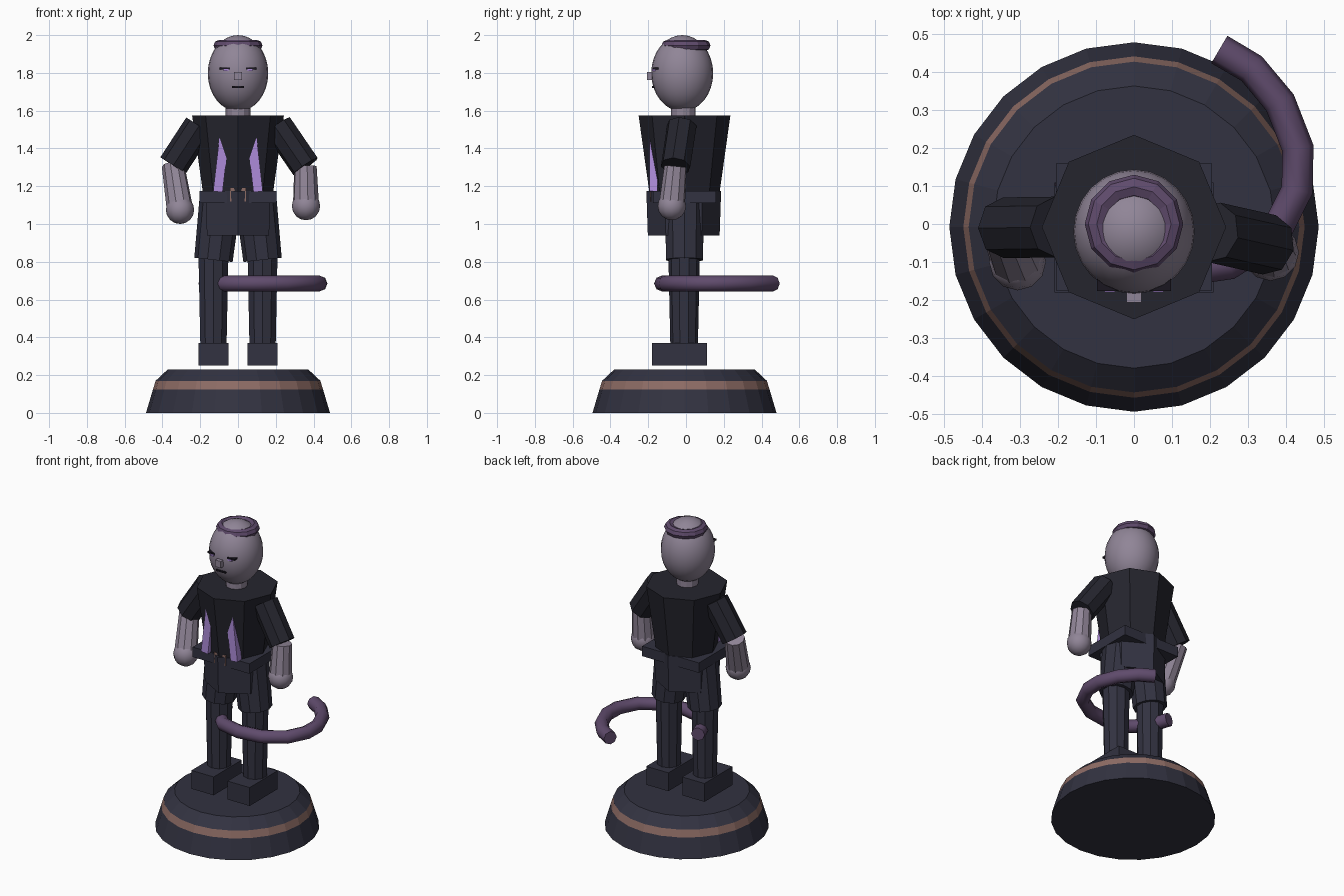
import bpy, bmesh, math
from mathutils import Vector, Matrix

if "Cube" in bpy.data.objects:
    bpy.data.objects.remove(bpy.data.objects["Cube"])


def material(name, rgb):
    m = bpy.data.materials.new(name)
    m.diffuse_color = (*rgb, 1)
    m.use_nodes = True
    m.node_tree.nodes["Principled BSDF"].inputs["Base Color"].default_value = m.diffuse_color
    return m


SLATE = material("dark slate", (0.032, 0.032, 0.052))
SHIRT = material("charcoal", (0.018, 0.018, 0.027))
SKIN = material("pale mauve skin", (0.28, 0.235, 0.31))
PURPLE = material("dusky purple", (0.115, 0.07, 0.15))
COPPER = material("dull copper", (0.27, 0.15, 0.13))
LILAC = material("lilac", (0.42, 0.26, 0.70))
BLACK = material("near black", (0.010, 0.008, 0.014))


def finish(name, bm, *mats):
    bmesh.ops.recalc_face_normals(bm, faces=bm.faces)
    me = bpy.data.meshes.new(name)
    bm.to_mesh(me)
    bm.free()
    for m in mats:
        me.materials.append(m)
    ob = bpy.data.objects.new(name, me)
    bpy.context.collection.objects.link(ob)
    return ob


def smooth(ob):
    for p in ob.data.polygons:
        p.use_smooth = True


def rings(name, stations, sides, *mats):
    """Loft of n-gons; stations are (centre, radius), axis from first to last."""
    axis = Vector(stations[-1][0]) - Vector(stations[0][0])
    vertical = abs(axis.x) + abs(axis.y) < 1e-6
    rot = Matrix.Identity(3) if vertical else axis.to_track_quat('Z', 'Y').to_matrix()
    bm = bmesh.new()
    loops = []
    for c, r in stations:
        loops.append([bm.verts.new(Vector(c) + rot @ Vector((
            r * math.sin(2 * math.pi * i / sides), r * math.cos(2 * math.pi * i / sides), 0)))
            for i in range(sides)])
    for a, b in zip(loops, loops[1:]):
        for i in range(sides):
            j = (i + 1) % sides
            bm.faces.new((a[i], a[j], b[j], b[i]))
    bm.faces.new(loops[0])
    bm.faces.new(loops[-1])
    return finish(name, bm, *mats)


def box(name, lo, hi, mat, tilt=0):
    lo, hi = Vector(lo), Vector(hi)
    bm = bmesh.new()
    bmesh.ops.create_cube(bm, size=1)
    m = (Matrix.Translation((lo + hi) / 2) @ Matrix.Rotation(tilt, 4, 'Y')
         @ Matrix.Diagonal((*(hi - lo), 1)))
    bm.transform(m)
    return finish(name, bm, mat)


def ball(name, c, radii, mat, u=16, v=10):
    bm = bmesh.new()
    bmesh.ops.create_uvsphere(bm, u_segments=u, v_segments=v, radius=1)
    bm.transform(Matrix.Translation(c) @ Matrix.Diagonal((*radii, 1)))
    ob = finish(name, bm, mat)
    smooth(ob)
    return ob


Y = -0.008

# Plinth with copper band
base = rings("plinth", [((0, Y, z), r) for z, r in
             ((0, 0.487), (0.125, 0.45), (0.17, 0.436), (0.23, 0.372))], 24, SLATE, COPPER)
for p in base.data.polygons:
    if 0.13 < p.center.z < 0.165:
        p.material_index = 1

# Legs and feet
for side, s in (("left", -1), ("right", 1)):
    x0, x1 = sorted((s * 0.05, s * 0.21))
    box(side + "_foot", (x0, -0.18, 0.25), (x1, 0.11, 0.37), SLATE)
    rings(side + "_shin", [((s * 0.13, -0.01, 0.36), 0.073), ((s * 0.13, -0.01, 0.82), 0.083)], 10, SLATE)
    rings(side + "_thigh", [((s * 0.13, Y, 0.81), 0.102), ((s * 0.095, Y, 1.12), 0.11)], 10, SLATE)

# Hips, belt, buckle
rings("hips", [((0, -0.012, 0.94), 0.19), ((0, -0.012, 1.175), 0.198)], 6, SLATE)
box("belt", (-0.205, -0.175, 1.11), (0.205, 0.16, 1.175), SLATE)
box("buckle", (-0.042, -0.188, 1.12), (0.042, -0.16, 1.19), COPPER)

# Torso with two lilac lapels
rings("torso", [((0, Y, 1.14), 0.182), ((0, Y, 1.575), 0.243)], 8, SHIRT)
for side, s in (("left", -1), ("right", 1)):
    c = s * 0.09
    box(side + "_lapel", (c - 0.025, -0.194, 1.17), (c + 0.025, -0.15, 1.46), LILAC, -s * 0.115)

# Arms: shoulder, elbow, hand
ARMS = {"left": ((-0.207, -0.008, 1.52), (-0.344, -0.01, 1.31), (-0.307, -0.1, 1.075)),
        "right": ((0.21, -0.022, 1.52), (0.357, -0.055, 1.305), (0.36, -0.075, 1.095))}
for side, (sh, el, ha) in ARMS.items():
    rings(side + "_sleeve", [(sh, 0.08), (el, 0.08)], 8, SHIRT)
    rings(side + "_forearm", [(el, 0.06), (ha, 0.07)], 10, SKIN)
    ball(side + "_hand", ha, (0.075, 0.075, 0.075), SKIN, 12, 8)

# Neck and head
rings("neck", [((0, -0.015, 1.56), 0.065), ((0, -0.015, 1.66), 0.065)], 12, SKIN)
ball("head", (0, -0.02, 1.798), (0.16, 0.164, 0.202), SKIN, 24, 16)

# Hair ring sunk into the crown
bm = bmesh.new()
N, M = 12, 8
grid = [[bm.verts.new(((0.098 + 0.032 * math.cos(b)) * math.sin(a),
                       (0.098 + 0.032 * math.cos(b)) * math.cos(a),
                       1.945 + 0.03 * math.sin(b)))
         for b in (2 * math.pi * j / M for j in range(M))]
        for a in (2 * math.pi * i / N for i in range(N))]
for i in range(N):
    for j in range(M):
        k, l = (i + 1) % N, (j + 1) % M
        bm.faces.new((grid[i][j], grid[k][j], grid[k][l], grid[i][l]))
finish("hair_ring", bm, PURPLE)

# Face
for side, s in (("left", -1), ("right", 1)):
    x0, x1 = sorted((s * 0.042, s * 0.097))
    box(side + "_brow", (x0, -0.176, 1.819), (x1, -0.13, 1.829), BLACK)
    x0, x1 = sorted((s * 0.05, s * 0.078))
    box(side + "_eye", (x0, -0.179, 1.809), (x1, -0.14, 1.820), LILAC)
box("nose", (-0.02, -0.207, 1.762), (0.02, -0.165, 1.806), SKIN)
box("mouth", (-0.033, -0.18, 1.72), (0.033, -0.15, 1.73), BLACK)

# Tail sweeping round the legs
path = [(-0.17, 0.12), (-0.13, 0.0), (-0.04, -0.095), (0.1, -0.127), (0.25, -0.105), (0.37, -0.03),
        (0.43, 0.09), (0.432, 0.2), (0.385, 0.32), (0.31, 0.41), (0.225, 0.46)]
cu = bpy.data.curves.new("tail", 'CURVE')
cu.dimensions = '3D'
cu.bevel_depth = 0.042
cu.bevel_resolution = 2
cu.use_fill_caps = True
sp = cu.splines.new('POLY')
sp.points.add(len(path) - 1)
for p, (x, y) in zip(sp.points, path):
    p.co = (x, y, 0.685, 1)
sp.use_smooth = True
cu.materials.append(PURPLE)
tail = bpy.data.objects.new("tail", cu)
bpy.context.collection.objects.link(tail)
